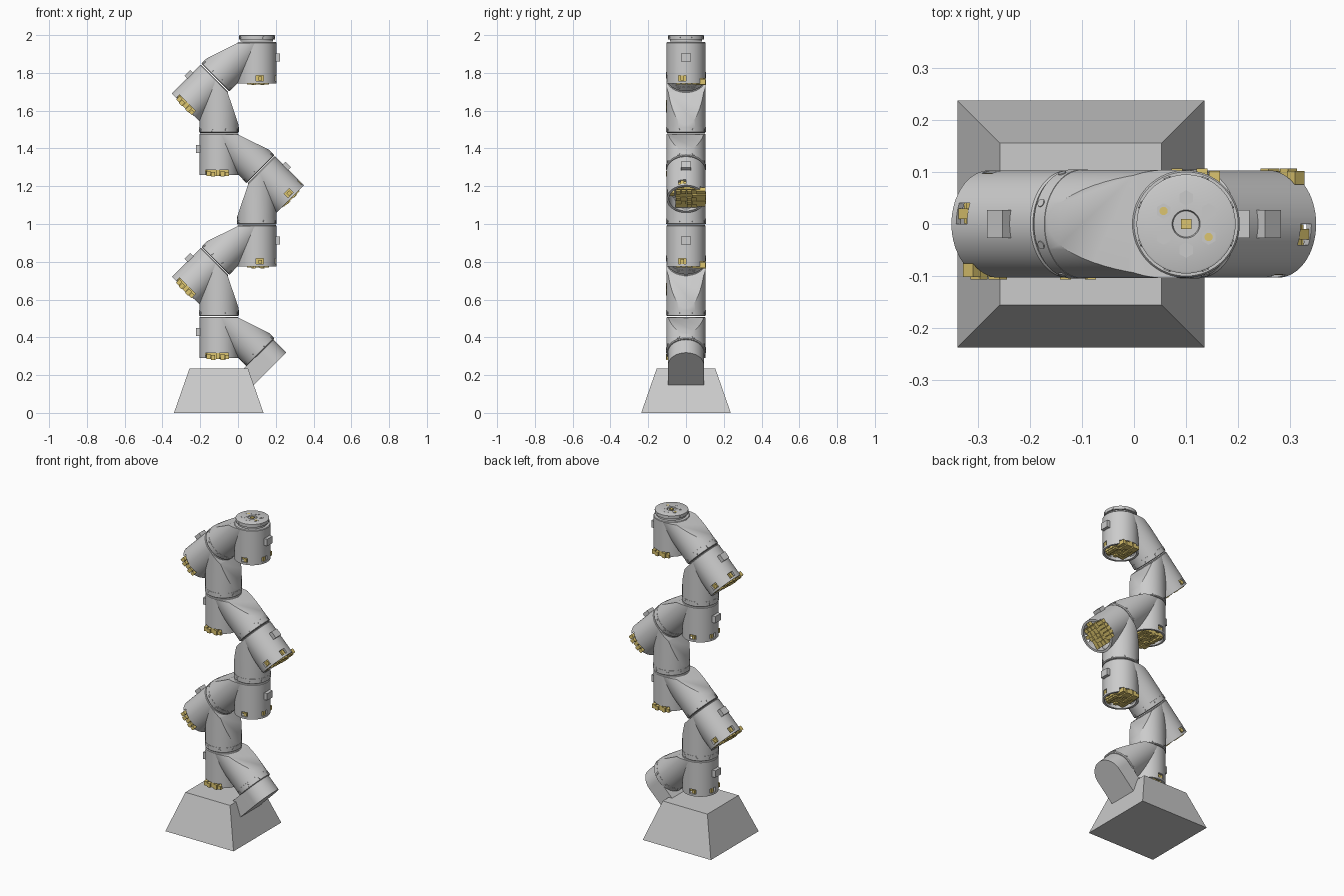
import bpy, bmesh, math, random
from mathutils import Matrix, Vector

if "Cube" in bpy.data.objects:
    bpy.data.objects.remove(bpy.data.objects["Cube"])

random.seed(4)
R = 0.103                      # housing radius
P, Q = 0.222, 0.192            # elbow offset from top flange to side ring
T = Matrix.Translation
RY45 = Matrix.Rotation(math.radians(45), 4, 'Y')
FLIP = Matrix.Rotation(math.pi, 4, 'Z')
RING = T((-P, 0, -Q)) @ RY45   # local frame of the elbow's side ring

gold = bpy.data.materials.new("gold")
gold.diffuse_color = (0.72, 0.56, 0.16, 1)
gold.use_nodes = True
gold.node_tree.nodes["Principled BSDF"].inputs["Base Color"].default_value = gold.diffuse_color


def box(bm, x0, x1, y0, y1, z0, z1):
    m = T(((x0 + x1) / 2, (y0 + y1) / 2, (z0 + z1) / 2))
    bmesh.ops.create_cube(bm, size=1, matrix=m @ Matrix.Diagonal((x1 - x0, y1 - y0, z1 - z0, 1)))


def cyl(bm, r, z0, z1, m=Matrix(), seg=48):
    bmesh.ops.create_cone(bm, cap_ends=True, segments=seg, radius1=r, radius2=r,
                          depth=z1 - z0, matrix=m @ T((0, 0, (z0 + z1) / 2)))


def lathe(bm, profile, seg=64):
    vs = [bm.verts.new((r, 0, z)) for r, z in profile]
    es = [bm.edges.new(e) for e in zip(vs, vs[1:])]
    bmesh.ops.spin(bm, geom=vs + es, cent=(0, 0, 0), axis=(0, 0, 1),
                   angle=math.tau, steps=seg, use_merge=False)
    bmesh.ops.remove_doubles(bm, verts=bm.verts, dist=1e-5)
    bmesh.ops.recalc_face_normals(bm, faces=bm.faces)


def clip(bm, co, no):
    geom = bm.verts[:] + bm.edges[:] + bm.faces[:]
    cut = bmesh.ops.bisect_plane(bm, geom=geom, plane_co=co, plane_no=no, clear_outer=True)
    edges = [e for e in cut['geom_cut'] if isinstance(e, bmesh.types.BMEdge)]
    bmesh.ops.edgeloop_fill(bm, edges=edges)
    bmesh.ops.recalc_face_normals(bm, faces=bm.faces)


def mesh(name, bm, mat=None):
    me = bpy.data.meshes.new(name)
    bm.to_mesh(me)
    bm.free()
    finish(me)
    if mat:
        me.materials.append(mat)
    return me


def finish(me):
    me.shade_smooth()
    me.set_sharp_from_angle(angle=math.radians(30))


def place(name, me, m=Matrix()):
    ob = bpy.data.objects.new(name, me)
    bpy.context.collection.objects.link(ob)
    ob.matrix_world = m
    return ob


# main housing: a cup open at the bottom, with windows cut through the rim
bm = bmesh.new()
lathe(bm, [(0, -.002), (.1, -.002), (R, -.006), (R, -.22), (.09, -.22), (.09, -.15), (0, -.15)])
cup = place("cup", mesh("cup", bm))
bm = bmesh.new()
box(bm, -.005, .035, -.13, -.07, -.207, -.178)
box(bm, .07, .13, -.04, .0, -.207, -.178)
box(bm, -.05, .07, .05, .13, -.25, -.195)
cutter = place("window_cutter", mesh("window_cutter", bm))
cutter.hide_render = True
mod = cup.modifiers.new("windows", 'BOOLEAN')
mod.operation, mod.solver, mod.object = 'DIFFERENCE', 'EXACT', cutter
bpy.context.view_layer.update()
housing = bpy.data.meshes.new_from_object(cup.evaluated_get(bpy.context.evaluated_depsgraph_get()))
housing.name = "housing"
finish(housing)
for ob in (cup, cutter):
    bpy.data.objects.remove(ob)

# slanted elbow branch, trimmed by the sloping top face
bm = bmesh.new()
cyl(bm, R + .001, .03, .32, RING, 64)
slope = Vector((-.081, 0, .164)).normalized()
clip(bm, (-.1, 0, -.006), slope)
clip(bm, (.022, 0, 0), (1, 0, 0))
clip(bm, (0, 0, -.006), (0, 0, 1))
branch = mesh("elbow_branch", bm)

# ring collar with screws
bm = bmesh.new()
lathe(bm, [(0, .002), (.1, .002), (.105, .006), (.105, .034), (.101, .035), (.101, .04), (0, .04)])
for i in range(8):
    m = Matrix.Rotation(math.tau * (i + .5) / 8, 4, 'Z') @ T((0, 0, .018)) @ Matrix.Rotation(math.pi / 2, 4, 'Y')
    cyl(bm, .008, .1, .107, m, 12)
collar = mesh("ring_collar", bm)

# plug box opposite the branch
bm = bmesh.new()
box(bm, .09, .122, -.027, .027, -.105, -.062)
plug = mesh("plug_box", bm)

# gold electronics in the open end
bm = bmesh.new()
box(bm, -.068, .068, -.055, .06, -.215, -.15)
for i in range(5):
    for j in range(4):
        x, y = -.052 + i * .026, -.042 + j * .029
        box(bm, x - .011, x + .011, y - .012, y + .012, -.217 - random.random() * .011, -.2)
for i in range(5):             # edge connectors
    x = -.042 + i * .024
    box(bm, x - .01, x + .011, .055, .102 + .005 * (i % 2), -.226 - .004 * (i % 2), -.205 + .005 * (i % 3))
box(bm, .008, .028, -.098, -.06, -.205, -.185)
box(bm, .06, .098, -.03, -.01, -.206, -.18)
electronics = mesh("electronics", bm, gold)

# chain of seven elbows from the top down
m = T((.1, 0, 1.965))
top = m.copy()
for n in range(7):
    for part in (housing, branch, plug, electronics):
        place(f"{part.name}_{n + 1}", part, m)
    place(f"ring_collar_{n + 1}", collar, m @ RING)
    m = m @ RING @ (FLIP if n % 2 == 0 else Matrix())
    if n == 6:
        base_frame = m @ FLIP

# tool flange on top
bm = bmesh.new()
lathe(bm, [(0, 0), (.086, 0), (.086, .012), (.095, .013), (.095, .033), (.091, .035), (.027, .035),
           (.025, .029), (0, .029)])
for i in range(8):
    r = Matrix.Rotation(math.tau * (i + .5) / 8, 4, 'Z') @ T((0, 0, .022)) @ Matrix.Rotation(math.pi / 2, 4, 'Y')
    cyl(bm, .007, .09, .097, r, 12)
place("tool_flange", mesh("tool_flange", bm), top)

# hexagonal bolts, two with gold centres, and the gold centre pin
bolts, pins = bmesh.new(), bmesh.new()
for i in range(6):
    a = math.radians(30 + 60 * i)
    spot = T((.05 * math.cos(a), .05 * math.sin(a), 0))
    cyl(bolts, .015, .03, .036, spot, 6)
    cyl(pins if i in (2, 5) else bolts, .008, .03, .0368, spot, 16)
box(pins, -.01, .01, -.01, .01, .02, .035)
place("flange_bolts", mesh("flange_bolts", bolts), top)
place("flange_pins", mesh("flange_pins", pins, gold), top)

# rounded foot bracket joining the lowest ring to the base
bm = bmesh.new()
outline = [(.2, .095)] + [(-.095 * math.sin(math.pi * i / 24), .095 * math.cos(math.pi * i / 24))
                          for i in range(25)] + [(.2, -.095)]
face = bm.faces.new([bm.verts.new((x, y, .005)) for x, y in outline])
ext = bmesh.ops.extrude_face_region(bm, geom=[face])['geom']
bmesh.ops.translate(bm, vec=(0, 0, -.1), verts=[v for v in ext if isinstance(v, bmesh.types.BMVert)])
bmesh.ops.recalc_face_normals(bm, faces=bm.faces)
place("foot_bracket", mesh("foot_bracket", bm), base_frame)

# tapered pedestal
bm = bmesh.new()
bmesh.ops.create_cone(bm, cap_ends=True, segments=4, radius1=.237 * math.sqrt(2),
                      radius2=.155 * math.sqrt(2), depth=.235,
                      matrix=T((-.102, 0, .1175)) @ Matrix.Rotation(math.pi / 4, 4, 'Z'))
place("pedestal", mesh("pedestal", bm))
